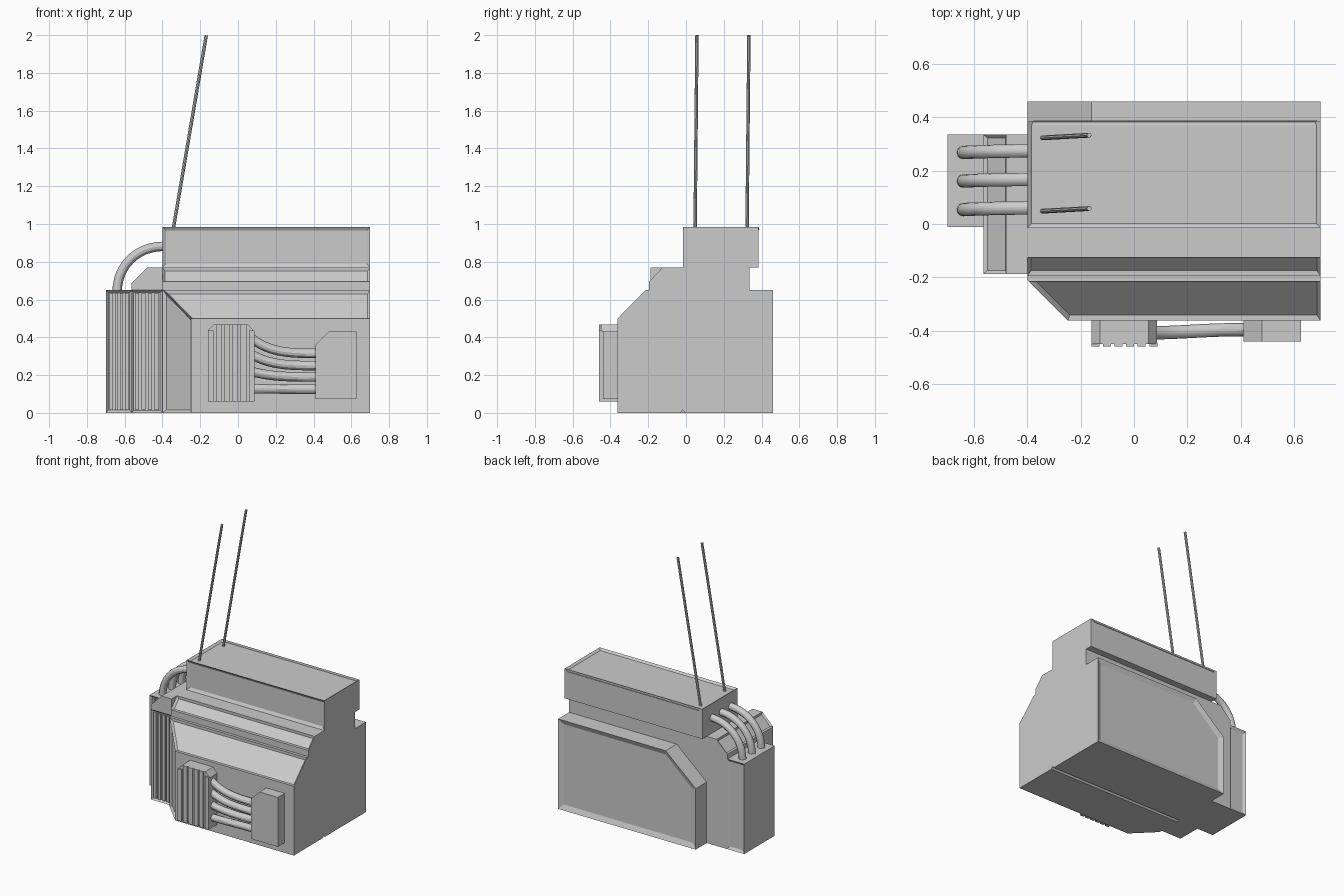
import bpy, bmesh
from mathutils import Vector

if "Cube" in bpy.data.objects:
    bpy.data.objects.remove(bpy.data.objects["Cube"])


def prism(name, profile, axis, lo, hi, panels=(), cut=None):
    """Extrude a 2D profile along an axis; panels = (normal, centre test, border, depth)."""
    def at(p, t):
        return {'x': (t, p[0], p[1]), 'y': (p[0], t, p[1]), 'z': (p[0], p[1], t)}[axis]
    bm = bmesh.new()
    a = [bm.verts.new(at(p, lo)) for p in profile]
    b = [bm.verts.new(at(p, hi)) for p in profile]
    n = len(profile)
    bm.faces.new(a)
    bm.faces.new(b[::-1])
    for i in range(n):
        bm.faces.new((a[i], b[i], b[(i + 1) % n], a[(i + 1) % n]))
    bmesh.ops.recalc_face_normals(bm, faces=bm.faces[:])
    if cut:
        bmesh.ops.bisect_plane(bm, geom=bm.verts[:] + bm.edges[:] + bm.faces[:],
                               plane_co=cut[0], plane_no=cut[1], clear_outer=True)
        bmesh.ops.holes_fill(bm, edges=[e for e in bm.edges if e.is_boundary], sides=0)
        bmesh.ops.recalc_face_normals(bm, faces=bm.faces[:])
    bm.normal_update()
    for normal, test, border, depth in panels:
        nv = Vector(normal).normalized()
        faces = [f for f in bm.faces if f.normal.dot(nv) > 0.98
                 and f.calc_area() > 0.02 and test(f.calc_center_median())]
        bmesh.ops.inset_individual(bm, faces=faces, thickness=border, depth=-depth,
                                   use_even_offset=True)
        bm.normal_update()
    me = bpy.data.meshes.new(name)
    bm.to_mesh(me)
    bm.free()
    ob = bpy.data.objects.new(name, me)
    bpy.context.collection.objects.link(ob)
    return ob


def box(name, x, y, z, panels=()):
    return prism(name, [(x[0], z[0]), (x[1], z[0]), (x[1], z[1]), (x[0], z[1])],
                 'y', y[0], y[1], panels)


def tube(name, points, radius, sides=12):
    """Tube along a bezier path; points = (left handle, centre, right handle)."""
    cu = bpy.data.curves.new(name, 'CURVE')
    cu.dimensions = '3D'
    cu.bevel_depth = radius
    cu.bevel_resolution = max(0, sides // 4 - 1) * 2
    cu.use_fill_caps = True
    cu.resolution_u = 12
    sp = cu.splines.new('BEZIER')
    sp.bezier_points.add(len(points) - 1)
    for bp, (l, c, r) in zip(sp.bezier_points, points):
        bp.handle_left_type = bp.handle_right_type = 'FREE'
        bp.handle_left, bp.co, bp.handle_right = l, c, r
    ob = bpy.data.objects.new(name, cu)
    bpy.context.collection.objects.link(ob)
    bpy.ops.object.select_all(action='DESELECT')
    ob.select_set(True)
    bpy.context.view_layer.objects.active = ob
    bpy.ops.object.convert(target='MESH')
    bpy.ops.object.shade_smooth_by_angle()


def anywhere(c):
    return True


FRONT, BACK = (0, -1, 0), (0, 1, 0)

# Main body: stepped side profile, front left corner cut at 45 degrees
body = [(-.362, 0), (-.03, 0), (-.017, .015), (-.004, 0), (.335, 0), (.335, .77),
        (.385, .77), (.385, .985), (-.015, .985), (-.015, .77), (-.125, .77),
        (-.195, .695), (-.195, .65), (-.215, .65), (-.362, .5)]
prism('main_body', body, 'x', -.4, .7, [
    ((0, 0, 1), lambda c: c.z > .9, .016, .012),      # roof panel
    (FRONT, lambda c: c.z > .8, .02, .012),           # upper front panel
    ((0, -.73, .68), anywhere, .014, .014),           # both sloped panels
    ((-1, -1, 0), anywhere, .016, .014),              # corner panel
], cut=((-.4, -.21, 0), (-1, -1, 0)))

# Rear slab with a clipped corner
prism('rear_slab', [(-.4, 0), (.7, 0), (.7, .65), (-.16, .65), (-.4, .44)],
      'y', .33, .46, [(BACK, anywhere, .035, .015)])

# Side tanks: a tall outer one and an inner one with a sloped cap
box('outer_tank', (-.7, -.56), (-.012, .335), (0, .65),
    [(FRONT, anywhere, .015, .015), (BACK, anywhere, .018, .012)])
box('inner_tank', (-.565, -.4), (-.187, .335), (0, .65), [(FRONT, anywhere, .013, .015)])
prism('inner_tank_cap', [(-.565, .65), (-.4, .65), (-.4, .77), (-.48, .77), (-.565, .685)],
      'y', -.187, .335, [((-1, 0, 1), anywhere, .012, .01)])

# Vertical slats in the tank fronts
for name, x0, x1, y in (('outer_slat', -.685, -.575, -.012), ('inner_slat', -.552, -.413, -.187)):
    pitch = (x1 - x0) / 4
    for i in range(4):
        cx = x0 + (i + .5) * pitch
        box(name, (cx - pitch * .3, cx + pitch * .3), (y + .002, y + .02), (.015, .635))

# Front left unit with ribs
prism('front_unit_left', [(-.16, .06), (.087, .06), (.087, .43), (.055, .467),
                          (-.128, .467), (-.16, .435)], 'y', -.45, -.355)
for i in range(6):
    x = -.16 + i * .0435
    box('front_unit_rib', (x, x + .03), (-.46, -.445), (.06, .435 if i in (0, 5) else .467))

# Front right unit with a clipped corner
prism('front_unit_right', [(.41, .073), (.627, .073), (.627, .43), (.48, .43), (.41, .36)],
      'y', -.44, -.355)

# Sagging cables between the front units
for z0, z1 in ((.395, .315), (.31, .25), (.22, .19), (.128, .126)):
    a, b = Vector((.07, -.408, z0)), Vector((.42, -.396, z1))
    d = z0 - z1
    tube('front_cable', [(a, a, a + Vector((.1, 0, -d * .95))),
                         (b - Vector((.15, 0, 0)), b, b)], .025)

# Hoses bending from the upper box into the outer tank
for y in (.06, .167, .274):
    a, b = Vector((-.39, y, .882)), Vector((-.64, y - .006, .64))
    tube('side_hose', [(a, a, a - Vector((.15, 0, 0))),
                       (b + Vector((0, 0, .135)), b, b)], .025)

# Leaning antennas
for y in (.048, .323):
    a, b = Vector((-.345, y, .96)), Vector((-.168, y + .01, 1.999))
    m = (a + b) / 2
    tube('antenna', [(a, a, m), (m, b, b)], .009, 8)
